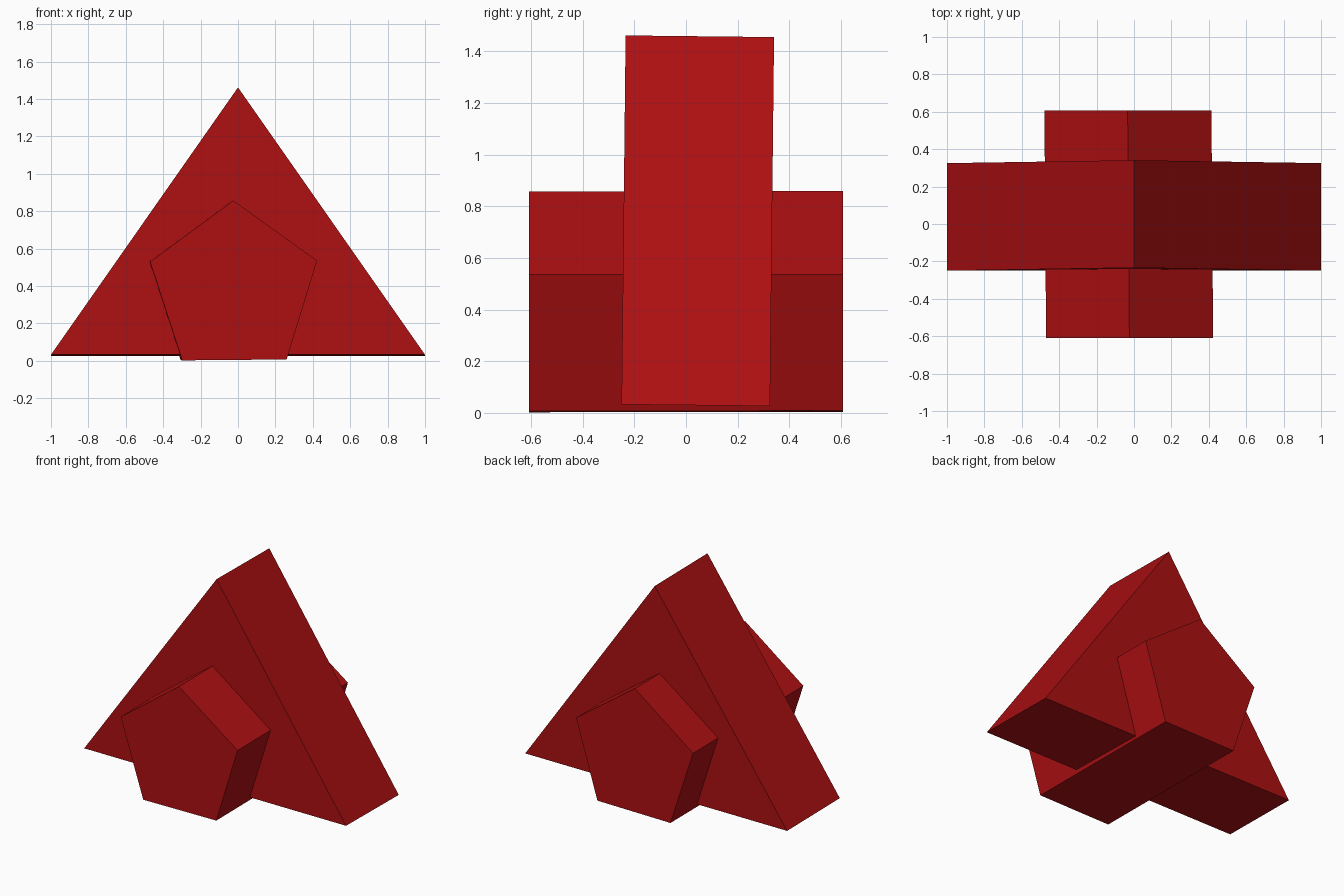
import bpy
import bmesh
from mathutils import Matrix, Vector

cube = bpy.data.objects.get("Cube")
if cube:
    bpy.data.objects.remove(cube, do_unlink=True)

# Single deep red
red = bpy.data.materials.new("deep_red")
red.use_nodes = True
color = (0.42, 0.005, 0.006, 1)
red.diffuse_color = color
red.node_tree.nodes["Principled BSDF"].inputs["Base Color"].default_value = color


def prism(name, profile, front, back, tilt=0.0, drift=0.0):
    """Extrude an (x, z) profile along y, tilt it about x, drift it sideways."""
    bm = bmesh.new()
    face = bm.faces.new([bm.verts.new((x, front, z)) for x, z in profile])
    ext = bmesh.ops.extrude_face_region(bm, geom=[face])
    moved = [g for g in ext["geom"] if isinstance(g, bmesh.types.BMVert)]
    bmesh.ops.translate(bm, verts=moved, vec=Vector((drift, back - front, 0)))
    bmesh.ops.rotate(bm, verts=bm.verts, cent=(0, 0, 0),
                     matrix=Matrix.Rotation(-tilt, 3, "X"))
    bmesh.ops.recalc_face_normals(bm, faces=bm.faces)
    mesh = bpy.data.meshes.new(name)
    bm.to_mesh(mesh)
    bm.free()
    mesh.materials.append(red)
    obj = bpy.data.objects.new(name, mesh)
    bpy.context.collection.objects.link(obj)
    return obj


# Wide triangular slab, leaning very slightly backward
prism("triangular_slab", [(-1, 0.03), (1, 0.03), (0, 1.459)],
      -0.25, 0.325, tilt=0.011)

# Long five-sided bar passing through the slab
prism("pentagonal_bar",
      [(-0.025, 0.858), (0.423, 0.536), (0.26, 0.008), (-0.298, 0.003), (-0.47, 0.53)],
      -0.608, 0.608, tilt=-0.001, drift=-0.009)
